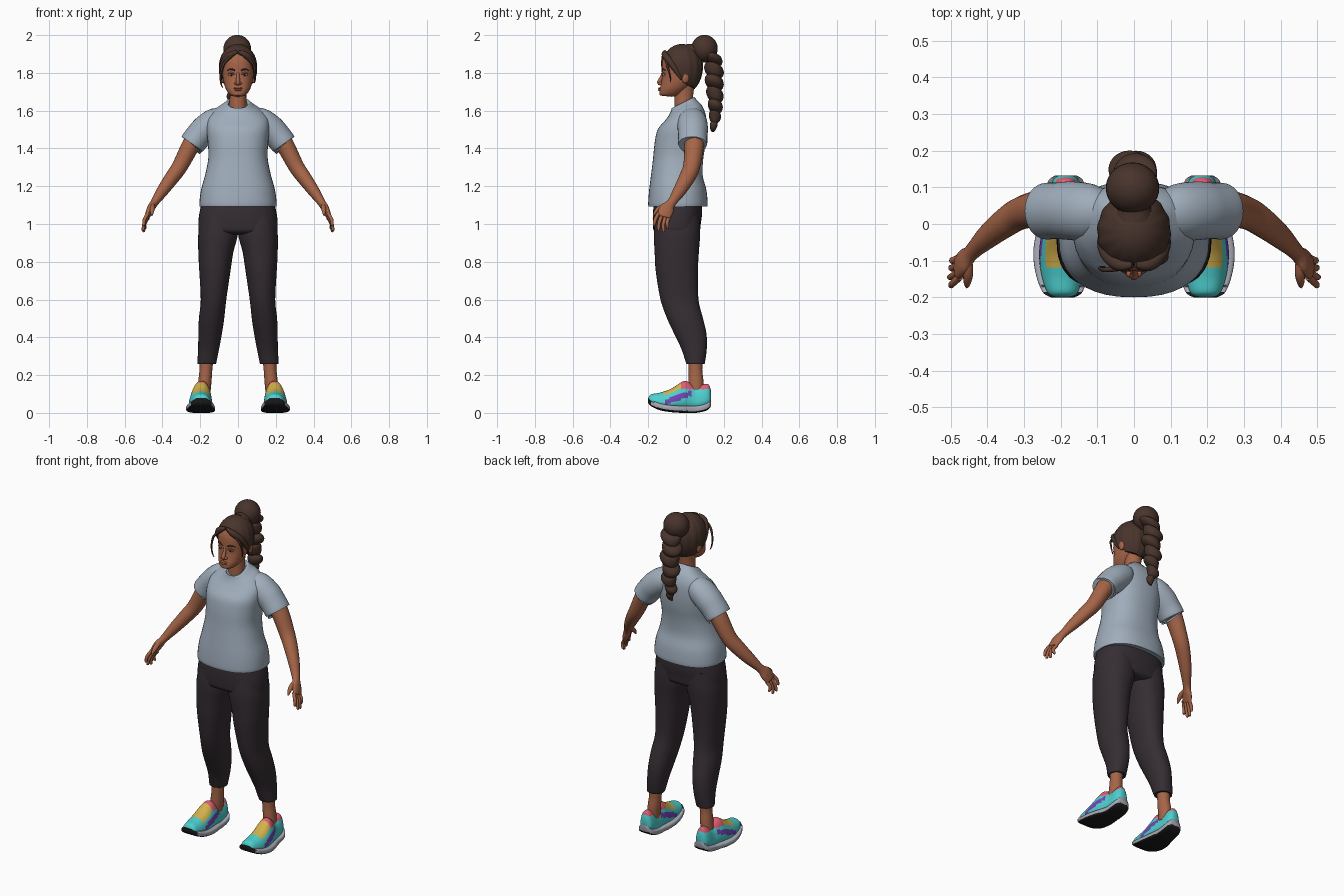
import bpy, bmesh, math
from mathutils import Vector, Matrix

COLOURS = {
    "skin": (0.38, 0.13, 0.065), "hair": (0.065, 0.034, 0.025),
    "shirt_grey": (0.35, 0.42, 0.50), "trouser_dark": (0.035, 0.026, 0.032),
    "turquoise": (0.075, 0.62, 0.62), "yellow": (0.65, 0.44, 0.07),
    "purple": (0.17, 0.06, 0.46), "pink": (0.75, 0.11, 0.17),
    "sole_grey": (0.38, 0.39, 0.45), "black": (0.012, 0.011, 0.012)}
MATS = {}
for key, rgb in COLOURS.items():
    MATS[key] = bpy.data.materials.new(key)
    MATS[key].diffuse_color = (*rgb, 1)


def finish(name, bm, mats, rule=None):
    """Turn a bmesh into a smooth object; rule(face) picks the material index."""
    bmesh.ops.recalc_face_normals(bm, faces=bm.faces)
    if rule:
        bm.normal_update()
        for f in bm.faces:
            f.material_index = rule(f)
    me = bpy.data.meshes.new(name)
    bm.to_mesh(me)
    bm.free()
    ob = bpy.data.objects.new(name, me)
    bpy.context.collection.objects.link(ob)
    for m in mats.split():
        me.materials.append(MATS[m])
    bpy.ops.object.select_all(action="DESELECT")
    ob.select_set(True)
    bpy.context.view_layer.objects.active = ob
    bpy.ops.object.shade_smooth_by_angle(angle=math.radians(50))
    return ob


def curve(rows, n=4):
    """Catmull-Rom resampling of rows of numbers."""
    out = []
    for i in range(len(rows) - 1):
        a, b, c, d = (rows[max(0, min(len(rows) - 1, i + k))] for k in (-1, 0, 1, 2))
        for j in range(n):
            t = j / n
            out.append([0.5 * (2 * q + (r - p) * t + (2 * p - 5 * q + 4 * r - s) * t * t
                               + (3 * q - p - 3 * r + s) * t ** 3)
                        for p, q, r, s in zip(a, b, c, d)])
    return out + [list(rows[-1])]


def spow(v, e):
    return math.copysign(abs(v) ** e, v)


def skin_rings(rings):
    bm = bmesh.new()
    loops = [[bm.verts.new(p) for p in ring] for ring in rings]
    n = len(loops[0])
    for a, b in zip(loops, loops[1:]):
        for i in range(n):
            bm.faces.new((a[i], a[(i + 1) % n], b[(i + 1) % n], b[i]))
    bm.faces.new(loops[0])
    bm.faces.new(loops[-1])
    return bm


def oval(c, u, v, p=2.0, seg=32):
    ang = [2 * math.pi * i / seg for i in range(seg)]
    return [c + u * spow(math.cos(a), 2 / p) + v * spow(math.sin(a), 2 / p) for a in ang]


def body(name, rows, mat, p=2.0, n=4, seg=40):
    """Stack of level ovals: z, x0, x1, y front, y back, tilt."""
    rings = []
    for z, x0, x1, yf, yb, tilt in curve(rows, n):
        h = (yb - yf) / 2
        rings.append(oval(Vector(((x0 + x1) / 2, (yf + yb) / 2, z)),
                          Vector(((x1 - x0) / 2, 0, 0)), Vector((0, h, tilt * h)), p, seg))
    return finish(name, skin_rings(rings), mat)


def tube(name, rows, mat, s=1, ref=(1, 0, 0), n=4, seg=20):
    """Tube along a path: x, y, z, two radii; s = -1 mirrors it."""
    pts = curve([(r[0] * s, *r[1:4], r[-1]) for r in rows], n)
    pos = [Vector(q[:3]) for q in pts]
    rings = []
    for i, q in enumerate(pts):
        t = (pos[min(i + 1, len(pos) - 1)] - pos[max(i - 1, 0)]).normalized()
        u = Vector(ref).cross(t).normalized()
        rings.append(oval(pos[i], u * q[3], t.cross(u) * q[4], 2, seg))
    return finish(name, skin_rings(rings), mat)


def ball(name, loc, r, mat, seg=24):
    bm = bmesh.new()
    bmesh.ops.create_uvsphere(bm, u_segments=seg, v_segments=seg // 2, radius=1,
                              matrix=Matrix.Translation(loc) @ Matrix.Diagonal((*r, 1)))
    return finish(name, bm, mat)


# Shirt body with a sloping collar
body("shirt", [(z, -w, w, f, b, t) for z, w, f, b, t in (
    (1.095, .195, -.19, .105, 0), (1.10, .205, -.2, .115, 0), (1.18, .196, -.195, .108, 0),
    (1.26, .174, -.185, .088, 0), (1.35, .157, -.174, .092, 0), (1.43, .16, -.166, .105, 0),
    (1.50, .166, -.15, .11, 0), (1.56, .16, -.115, .105, .15), (1.60, .125, -.092, .085, .3),
    (1.625, .085, -.08, .06, .4), (1.643, .058, -.075, .042, .5), (1.632, .049, -.066, .034, .5))],
    "shirt_grey", 2.35)

# Trousers: hips, then legs below
body("trouser_hips", [(z, -w, w, f, b, 0) for z, w, f, b in (
    (1.14, .185, -.165, .08), (1.06, .204, -.175, .085), (1.0, .21, -.175, .078),
    (.96, .205, -.168, .072), (.945, .17, -.13, .05))], "trouser_dark", 2.4)

SHOE = [  # y, centre x, half width, bottom, top
    (-.199, .195, .028, .052, .08), (-.185, .195, .05, .036, .098), (-.14, .197, .066, .015, .107),
    (-.08, .198, .073, .004, .127), (-.02, .195, .067, 0, .165), (.01, .192, .06, 0, .165),
    (.05, .188, .053, 0, .138), (.095, .187, .05, .008, .152), (.12, .186, .042, .02, .15),
    (.132, .186, .025, .035, .12)]


def shoe(side, s):
    upper, sole = [], []
    for y, cx, w, zb, zt in curve(SHOE, 8):
        lo, mid = zb + .018, (zb + .018 + zt) / 2
        ring = oval(Vector((0, y, mid)), Vector((w, 0, 0)), Vector((0, 0, zt - mid)), 2.5, 48)
        for p in ring:  # narrower towards the top
            t = max(0, (p.z - lo) / (zt - lo))
            p.x = s * (cx + p.x * (1 - .42 * t))
        upper.append(ring)
        h = .019 if y > -.17 else .014
        sole.append(oval(Vector((s * cx, y * 1.005, zb + h)), Vector((w + .004, 0, 0)),
                         Vector((0, 0, h)), 4, 40))

    def upper_rule(f):
        c, cx = f.calc_center_median(), s * .195
        if c.y > -.025 and f.normal.z > .3 and c.z > .125 or c.y > .02 and c.z > .138:
            return 3
        if -.115 < c.y <= -.025 and f.normal.z > .45 and abs(c.x - cx) < .045:
            return 1
        if -.11 < c.y < .03 and abs(c.z - .07 - (c.y + .07) * .35) < .014:
            return 2
        return 0

    finish(side + "_shoe_upper", skin_rings(upper), "turquoise yellow purple pink", upper_rule)
    finish(side + "_shoe_sole", skin_rings(sole), "sole_grey black",
           lambda f: int(f.normal.z < -.35 or f.calc_center_median().y < -.186))


for side, s in (("left", 1), ("right", -1)):
    # Legs, ankles and shoes
    rows = [(1.05, .005, .195, -.16, .07), (.95, 0, .21, -.17, .075), (.85, .025, .21, -.166, .068),
            (.75, .04, .205, -.16, .063), (.6, .062, .197, -.135, .066), (.5, .073, .207, -.1, .09),
            (.42, .085, .21, -.063, .108), (.34, .1, .211, -.025, .11), (.265, .115, .215, 0, .1),
            (.26, .118, .212, .004, .096)]
    body(side + "_trouser_leg", [(z, min(a * s, b * s), max(a * s, b * s), f, k, 0)
                                 for z, a, b, f, k in rows], "trouser_dark", 2.2)
    tube(side + "_ankle", [(.166, .05, .32, .04, .04), (.17, .05, .23, .036, .034),
                           (.175, .052, .17, .04, .035), (.182, .052, .1, .04, .035)], "skin", s)
    shoe(side, s)
    # Sleeve, arm with palm, fingers and thumb
    tube(side + "_sleeve", [(.06, .02, 1.555, .06, .05), (.115, .03, 1.543, .078, .072),
                            (.17, .036, 1.505, .08, .075), (.21, .036, 1.465, .077, .071),
                            (.241, .035, 1.426, .077, .069), (.242, .035, 1.424, .07, .062)],
         "shirt_grey", s, seg=32)
    tube(side + "_arm", [(.19, .045, 1.50, .055, .055), (.25, .043, 1.415, .052, .048),
                         (.308, .03, 1.305, .045, .042), (.35, .005, 1.245, .042, .038),
                         (.40, -.035, 1.175, .034, .031), (.443, -.077, 1.112, .024, .021),
                         (.463, -.1, 1.08, .038, .019), (.479, -.117, 1.045, .037, .014),
                         (.482, -.12, 1.037, .03, .008)], "skin", s)
    for k, (y, z, tx, ty, tz) in enumerate(((-.145, 1.058, .499, -.168, .99),
                                            (-.127, 1.048, .503, -.145, .964),
                                            (-.109, 1.04, .499, -.119, .957),
                                            (-.092, 1.033, .491, -.096, .974))):
        tube(f"{side}_finger_{k + 1}", [(.476, y, z, .01), (.495, (y + ty) / 2 - .006, (z + tz) / 2, .0095),
                                        (tx, ty, tz + .006, .0075), (tx, ty, tz, .003)], "skin", s, seg=12)
    tube(side + "_thumb", [(.455, -.1, 1.1, .014), (.453, -.135, 1.085, .014),
                           (.455, -.16, 1.065, .01), (.456, -.172, 1.045, .004)], "skin", s, seg=12)
    # Face details and ears
    ball(side + "_eye_white", (.035 * s, -.113, 1.79), (.015, .012, .008), "sole_grey")
    ball(side + "_pupil", (.035 * s, -.119, 1.79), (.007, .0075, .007), "black", 16)
    tube(side + "_eyelid", [(.018, -.125, 1.794, .003), (.035, -.124, 1.8, .005),
                            (.053, -.113, 1.795, .003)], "skin", s, (0, 0, 1), seg=10)
    tube(side + "_eyebrow", [(.016, -.127, 1.813, .003), (.036, -.122, 1.82, .0045),
                             (.058, -.108, 1.813, .002)], "hair", s, (0, 0, 1), seg=10)
    ball(side + "_nostril", (.012 * s, -.135, 1.744), (.009, .011, .008), "skin", 16)
    ball(side + "_ear", (.084 * s, -.004, 1.775), (.012, .02, .03), "skin")
    # Hair swept from the parting towards the ear
    tube(side + "_front_lock", [(.004, -.112, 1.913, .008), (.04, -.112, 1.895, .017),
                                (.072, -.085, 1.86, .018), (.087, -.05, 1.81, .014),
                                (.088, -.025, 1.765, .004)], "hair", s, (0, 1, .3))

# Neck and head
body("neck", [(1.55, -.05, .05, -.06, .05, 0), (1.63, -.045, .045, -.06, .036, 0),
              (1.70, -.044, .044, -.06, .04, 0), (1.76, -.05, .05, -.06, .05, 0)], "skin")
body("head", [(z, -w, w, f, b, t) for z, w, f, b, t in (
    (1.676, .02, -.125, -.075, -.1), (1.683, .042, -.14, -.035, 0), (1.71, .062, -.14, 0, 0),
    (1.74, .073, -.133, .03, 0), (1.78, .081, -.127, .055, 0), (1.83, .085, -.128, .066, 0),
    (1.87, .083, -.124, .066, 0), (1.905, .07, -.106, .055, 0), (1.93, .042, -.06, .02, 0))],
    "skin", 2.2)
tube("nose", [(0, -.118, 1.805, .009, .008), (0, -.13, 1.775, .009, .009),
              (0, -.141, 1.75, .012, .012), (0, -.136, 1.737, .007, .008)], "skin")
ball("upper_lip", (0, -.137, 1.719), (.023, .01, .005), "skin")
ball("lower_lip", (0, -.137, 1.709), (.02, .011, .006), "skin")

# Hair cap swept from the crown down to the hairline, with combed ridges
LINE = [(0, 1.04), (25, 1.15), (50, 1.32), (70, 1.6), (85, 1.98), (110, 2.3), (180, 2.5)]


def hairline(deg):
    for (a, p), (b, q) in zip(LINE, LINE[1:]):
        if deg <= b:
            return p + (q - p) * (deg - a) / (b - a)
    return LINE[-1][1]


caps = []
for j in range(1, 23):
    ring = []
    for i in range(96):
        a = 2 * math.pi * i / 96
        th = hairline(math.degrees(min(a, 2 * math.pi - a))) * min(j, 20) / 20
        k = (1 + .014 * math.sin(14 * a) * math.sin(th)) * (1, .95, .88)[max(0, j - 20)]
        ct, st = math.cos(th), math.sin(th) * k
        ring.append(Vector((.1 * st * math.sin(a), -.02 - .109 * st * math.cos(a),
                            1.835 + ct * (.118 if ct > 0 else .15))))
    caps.append(ring)
finish("hair_cap", skin_rings(caps), "hair")

# High bun, its base and the hanging braid
tube("bun_base", [(0, .02, 1.90, .055), (0, .06, 1.912, .045), (0, .1, 1.925, .05)], "hair")
ball("bun", (-.004, .098, 1.928), (.073, .07, .073), "hair", 32)
braid = []
PATH = curve([(-.004, .135, 1.90, .06), (-.004, .148, 1.82, .058), (-.002, .15, 1.73, .055),
              (0, .155, 1.64, .046), (0, .152, 1.56, .034), (0, .14, 1.49, .012)], 14)
for i, (x, y, z, r) in enumerate(PATH):
    lobe = abs(math.sin(math.pi * i / 10))
    sway = .008 * math.sin(math.pi * i / 10)
    r *= .68 + .32 * lobe ** .6
    braid.append(oval(Vector((x + sway, y, z)), Vector((r, 0, r * .25)), Vector((0, r * .9, -r * .2)), 2, 28))
finish("braid", skin_rings(braid), "hair")

# Loose strands beside the face
tube("long_strand", [(-.035, -.122, 1.892, .006), (-.075, -.125, 1.85, .007), (-.092, -.122, 1.79, .005),
                     (-.09, -.118, 1.745, .004), (-.08, -.116, 1.72, .002)], "hair", 1, (0, 1, 0), seg=10)
tube("short_strand", [(.05, -.115, 1.885, .005), (.083, -.1, 1.84, .006), (.09, -.085, 1.785, .004),
                      (.085, -.08, 1.75, .002)], "hair", 1, (0, 1, 0), seg=10)
